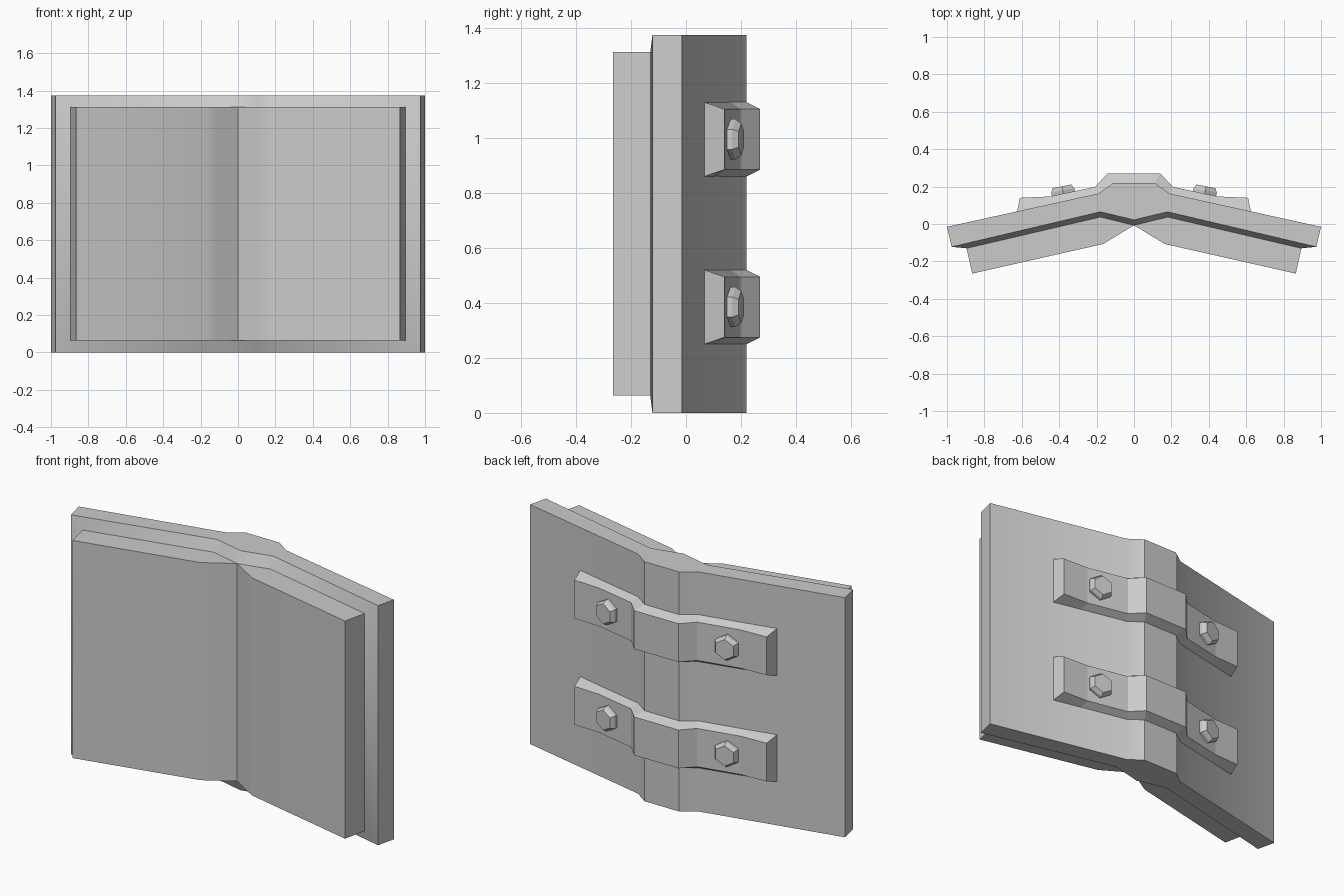
import bpy, bmesh, math
from mathutils import Vector

if "Cube" in bpy.data.objects:
    bpy.data.objects.remove(bpy.data.objects["Cube"])


def ring(half, z0, z1):
    """Closed loop: a mirrored xy profile along the bottom, back along the top."""
    prof = [(-x, y) for x, y in half if x > 0] + list(reversed(half))
    return ([(x, y, z0) for x, y in prof] +
            [(x, y, z1) for x, y in reversed(prof)])


def loft(name, rings, cap_first=False, cap_last=False, smooth=True):
    bm = bmesh.new()
    loops = [[bm.verts.new(p) for p in r] for r in rings]
    n = len(loops[0])
    for a, b in zip(loops, loops[1:]):
        for i in range(n):
            j = (i + 1) % n
            bm.faces.new((a[i], a[j], b[j], b[i]))
    for lp, use in ((loops[0], cap_first), (loops[-1], cap_last)):
        if use:
            for i in range(n // 2 - 1):
                bm.faces.new((lp[i], lp[i + 1], lp[n - 2 - i], lp[n - 1 - i]))
    bmesh.ops.remove_doubles(bm, verts=bm.verts, dist=0.0005)
    bmesh.ops.recalc_face_normals(bm, faces=bm.faces)
    # make sure the open shells face outwards: end faces point away from x = 0
    f = max(bm.faces, key=lambda f: f.calc_center_median().x)
    if f.normal.x < 0:
        bmesh.ops.reverse_faces(bm, faces=bm.faces)
    me = bpy.data.meshes.new(name)
    bm.to_mesh(me)
    bm.free()
    ob = bpy.data.objects.new(name, me)
    bpy.context.collection.objects.link(ob)
    if smooth:
        bpy.ops.object.select_all(action='DESELECT')
        ob.select_set(True)
        bpy.context.view_layer.objects.active = ob
        bpy.ops.object.shade_smooth_by_angle(angle=math.radians(30))
    return ob


# half profiles, from the outer edge to the middle
cover_back = [(1.0, -0.015), (0.19, 0.163), (0.11, 0.22), (0, 0.22)]
cover_front = [(0.975, -0.122), (0.18, 0.065), (0.11, 0.049), (0, 0.022)]
page_root = [(0.895, -0.13), (0.18, 0.037), (0.11, 0.02), (0, -0.007)]
page_front = [(0.865, -0.265), (0.165, -0.107), (0.11, -0.074), (0, -0.007)]
H, M = 1.375, 0.063

# cover with its bevelled rim, and the page block
root = ring(page_root, M, H - M)
loft("cover", [ring(cover_back, 0, H), ring(cover_front, 0, H), root], cap_first=True)
loft("pages", [root, ring(page_front, M, H - M)], cap_last=True)

# two straps over the spine, each with a pair of hexagonal bolts
strap_in = [(0.625, 0.067), (0.46, 0.102), (0.19, 0.163), (0.11, 0.22), (0, 0.22)]
strap_out = [(0.61, 0.14), (0.45, 0.147), (0.21, 0.198), (0.14, 0.27), (0, 0.27)]
for k, zc in enumerate((0.385, 0.995)):
    loft(f"strap_{k + 1}", [ring(strap_in, zc - 0.135, zc + 0.135),
                            ring(strap_out, zc - 0.11, zc + 0.11)],
         cap_last=True, smooth=False)
    for s in (-1, 1):
        axis = Vector((s * 0.2, 0.98, 0)).normalized()
        side = Vector((axis.y, -axis.x, 0))
        base = Vector((s * 0.377, 0.16, zc))
        bm = bmesh.new()
        loops = []
        for r, d in ((0.073, -0.01), (0.073, 0.02), (0.058, 0.042)):
            loops.append([bm.verts.new(base + axis * d + r * (
                side * math.sin(i * math.pi / 3) +
                Vector((0, 0, math.cos(i * math.pi / 3))))) for i in range(6)])
        for a, b in zip(loops, loops[1:]):
            for i in range(6):
                j = (i + 1) % 6
                bm.faces.new((a[i], a[j], b[j], b[i]))
        bm.faces.new(loops[-1])
        bm.faces.new(loops[0])
        bmesh.ops.recalc_face_normals(bm, faces=bm.faces)
        me = bpy.data.meshes.new("bolt")
        bm.to_mesh(me)
        bm.free()
        bpy.context.collection.objects.link(bpy.data.objects.new("bolt", me))
